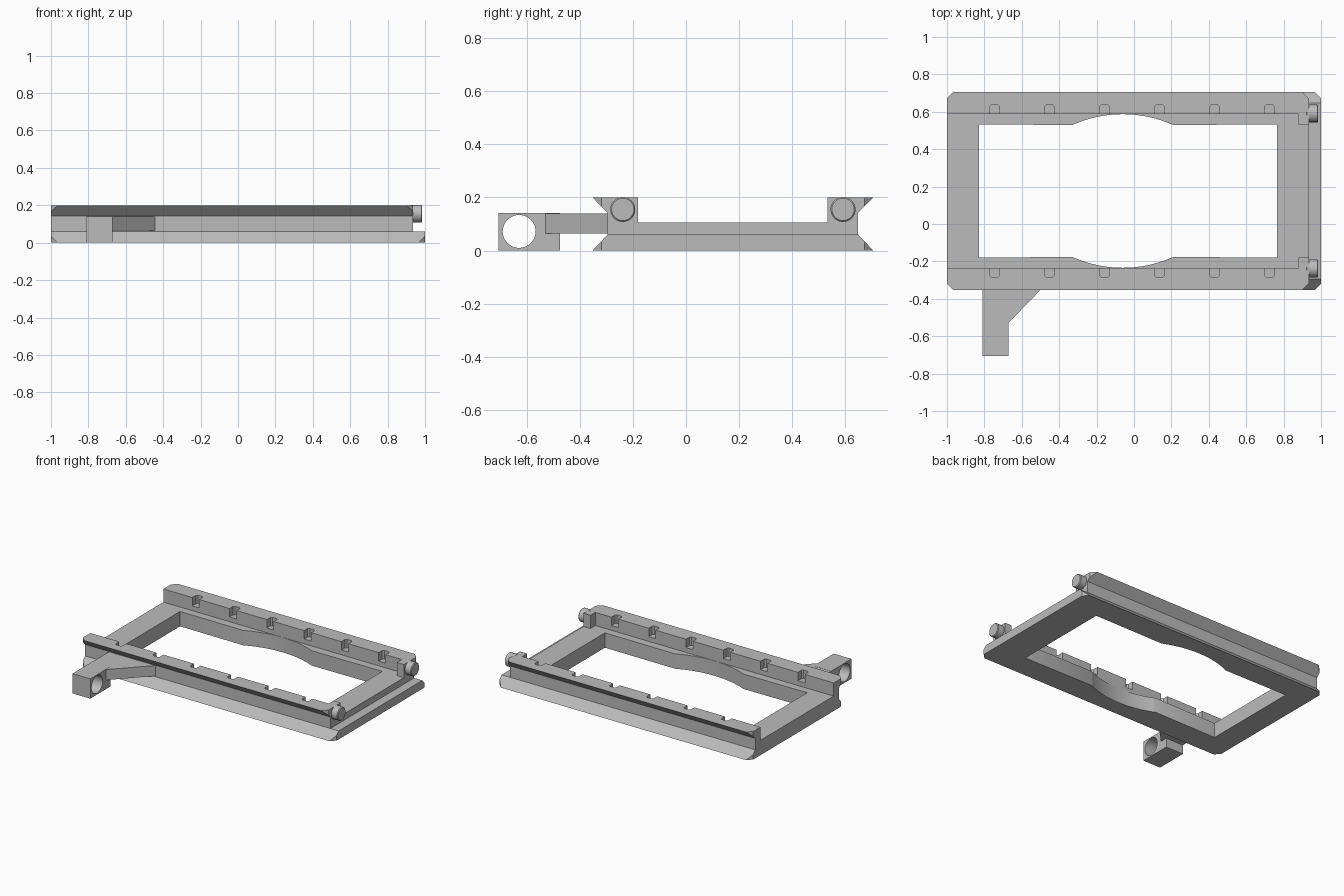
import bpy, math
from math import cos, sin, pi

cube = bpy.data.objects.get("Cube")
if cube:
    bpy.data.objects.remove(cube, do_unlink=True)

grey = bpy.data.materials.new("plain grey")
grey.use_nodes = True
colour = (0.5, 0.5, 0.5, 1)
grey.diffuse_color = colour
grey.node_tree.nodes["Principled BSDF"].inputs["Base Color"].default_value = colour

MID = 0.1765  # centre line of the frame in y


def prism(name, outline, axis, lo, hi):
    """Extrude a 2D outline along x (outline in y, z) or z (outline in x, y)."""
    def place(p, t):
        return (t, p[0], p[1]) if axis == "x" else (p[0], p[1], t)
    n = len(outline)
    verts = [place(p, t) for t in (lo, hi) for p in outline]
    faces = [tuple(reversed(range(n))), tuple(range(n, 2 * n))]
    faces += [(i, (i + 1) % n, n + (i + 1) % n, n + i) for i in range(n)]
    mesh = bpy.data.meshes.new(name)
    mesh.from_pydata(verts, [], faces)
    mesh.materials.append(grey)
    obj = bpy.data.objects.new(name, mesh)
    bpy.context.collection.objects.link(obj)
    return obj


def rect(a0, b0, a1, b1):
    return [(a0, b0), (a1, b0), (a1, b1), (a0, b1)]


def circle(cy, cz, r, n=40):
    return [(cy + r * cos(2 * pi * i / n), cz + r * sin(2 * pi * i / n)) for i in range(n)]


def mirrored(points):
    """Outline points reflected across the frame's centre line."""
    return [(x, 2 * MID - y) for x, y in reversed(points)]


def boolean(obj, other, operation="DIFFERENCE"):
    mod = obj.modifiers.new("cut", "BOOLEAN")
    mod.operation, mod.solver, mod.object = operation, "EXACT", other
    bpy.context.view_layer.objects.active = obj
    bpy.ops.object.modifier_apply(modifier=mod.name)
    bpy.data.objects.remove(other, do_unlink=True)


def smooth(obj):
    bpy.ops.object.select_all(action="DESELECT")
    obj.select_set(True)
    bpy.context.view_layer.objects.active = obj
    bpy.ops.object.shade_smooth_by_angle(angle=math.radians(25))


# Frame body: dovetail section run along x
half = [(-0.352, 0), (-0.295, 0.06), (-0.295, 0.142), (-0.352, 0.2)]
section = [(2 * MID - y, z) for y, z in half] + half[::-1]
frame = prism("frame", section, "x", -1, 1)

# Channel between the rails, narrower at the end blocks
near = [(-1.1, -0.235), (0.88, -0.235), (0.88, -0.18), (1.1, -0.18)]
boolean(frame, prism("channel_cutter", near + mirrored(near), "z", 0.106, 0.3))

# Low step at the right end
boolean(frame, prism("step_cutter", rect(0.935, -1, 1.1, 1), "z", 0.06, 0.3))

# Window with a shallow arc in each long side
R, CX, CY = 0.657, -0.06, -0.234 + 0.657
span = math.asin(0.27 / R)
arc = [(CX + R * sin(a), CY - R * cos(a))
       for a in (-span + 2 * span * i / 24 for i in range(25))]
edge = [(-0.83, -0.18)] + arc + [(0.765, -0.18)]
boolean(frame, prism("window_cutter", edge + mirrored(edge), "z", -0.1, 0.3))

# Chamfered corners of the base and of the rail ends
for x, sx, z0, z1 in ((-1, -1, -0.1, 0.3), (1, 1, -0.1, 0.3), (0.935, 1, 0.1, 0.3)):
    c, e = 0.034, 0.05
    corner = [(x - sx * (c + e), -0.352 - e), (x + sx * e, -0.352 - e),
              (x + sx * e, -0.352 + c + e)]
    if sx < 0:
        corner.reverse()
    boolean(frame, prism("corner_cutter", corner, "z", z0, z1))
    boolean(frame, prism("corner_cutter", mirrored(corner), "z", z0, z1))

# Notches along the inner edge of both rails
for i in range(6):
    x = -0.745 + 0.294 * i
    w, r = 0.027, 0.01
    notch = [(x - w, -0.2), (x - w, -0.284 + r), (x - w + r, -0.284),
             (x + w - r, -0.284), (x + w, -0.284 + r), (x + w, -0.2)]
    boolean(frame, prism("notch_cutter", notch, "z", 0.14, 0.3))
    boolean(frame, prism("notch_cutter", mirrored(notch), "z", 0.14, 0.3))
smooth(frame)

# Bracket arm with a diagonal gusset
prism("bracket_arm", [(-0.81, -0.54), (-0.672, -0.54), (-0.672, -0.53),
                      (-0.44, -0.29), (-0.81, -0.29)], "z", 0.065, 0.14)

# Bracket eye block with a through hole
eye = prism("bracket_eye", rect(-0.705, 0, -0.475, 0.141), "x", -0.811, -0.671)
boolean(eye, prism("eye_cutter", circle(-0.628, 0.072, 0.062), "x", -1, -0.5))
smooth(eye)

# Screw heads on the rail ends, with a bevelled front rim
for side, y in (("front", -0.238), ("back", 2 * MID + 0.238)):
    screw = prism(side + "_screw_head", circle(y, 0.155, 0.047), "x", 0.92, 0.985)
    bevel = screw.modifiers.new("rim", "BEVEL")
    bevel.width, bevel.segments = 0.005, 1
    bevel.limit_method, bevel.angle_limit = "ANGLE", math.radians(40)
    smooth(screw)
